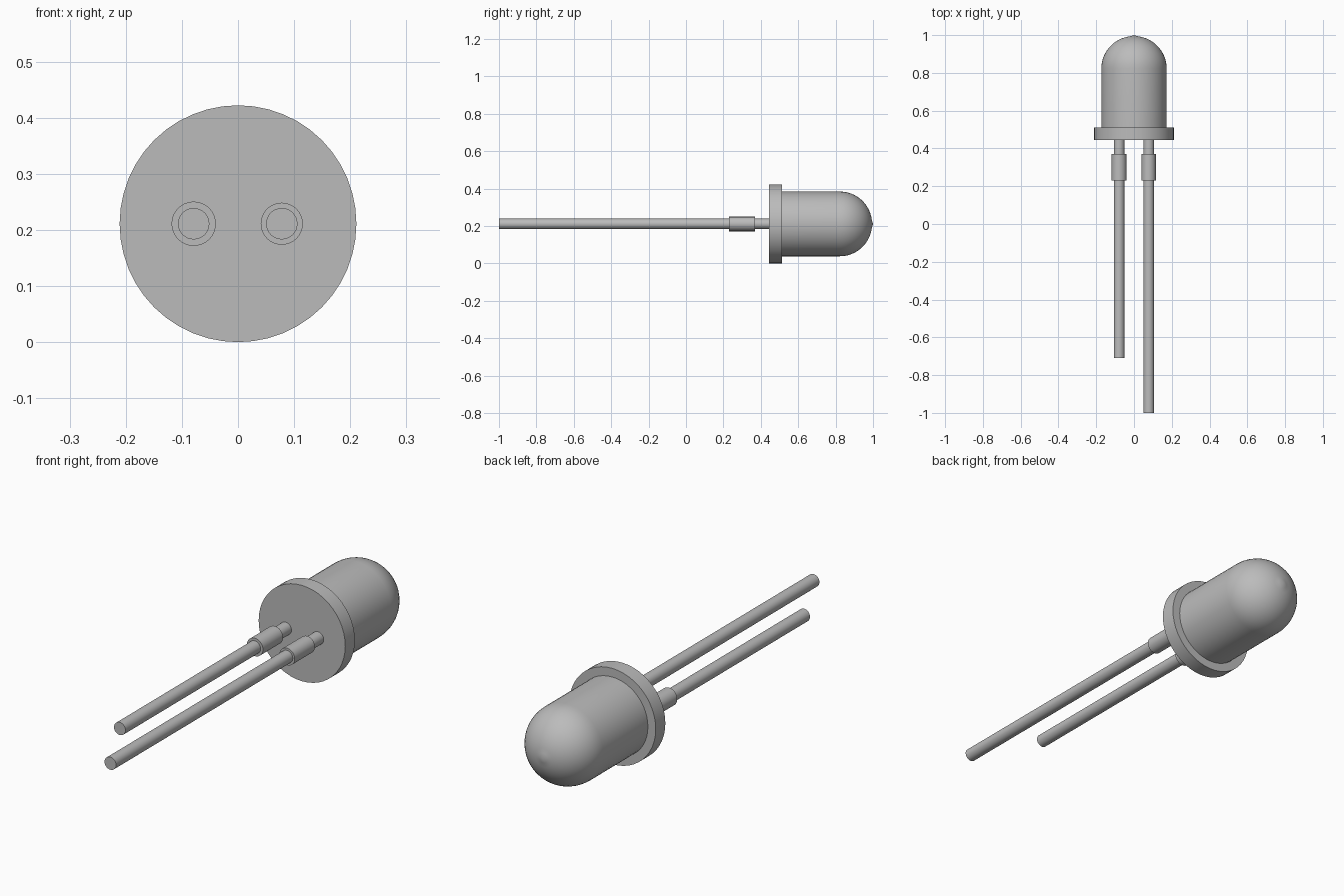
import bpy, bmesh, math

if "Cube" in bpy.data.objects:
    bpy.data.objects.remove(bpy.data.objects["Cube"])

CZ = 0.211   # height of the long axis
SEG = 48

grey = bpy.data.materials.new("plain grey")
grey.diffuse_color = (0.5, 0.5, 0.5, 1)
grey.use_nodes = True
grey.node_tree.nodes["Principled BSDF"].inputs["Base Color"].default_value = grey.diffuse_color


def lathe(name, profile, x=0.0, seg=SEG):
    """Spin (radius, y) points around an axis parallel to y."""
    bm = bmesh.new()
    verts = [bm.verts.new((x + r, y, CZ)) for r, y in profile]
    edges = [bm.edges.new(pair) for pair in zip(verts, verts[1:])]
    bmesh.ops.spin(bm, geom=verts + edges, cent=(x, 0, CZ), axis=(0, 1, 0),
                   angle=2 * math.pi, steps=seg)
    bmesh.ops.remove_doubles(bm, verts=bm.verts, dist=1e-5)
    bmesh.ops.recalc_face_normals(bm, faces=bm.faces)
    mesh = bpy.data.meshes.new(name)
    bm.to_mesh(mesh)
    bm.free()
    mesh.materials.append(grey)
    obj = bpy.data.objects.new(name, mesh)
    bpy.context.collection.objects.link(obj)
    bpy.ops.object.select_all(action='DESELECT')
    obj.select_set(True)
    bpy.context.view_layer.objects.active = obj
    bpy.ops.object.shade_smooth_by_angle(angle=math.radians(35))
    return obj


# Bulb: flat base, rim flange, straight wall, slightly pointed dome
R, DOME_Y, DOME_H = 0.173, 0.823, 0.172
dome = [(R * math.cos(a), DOME_Y + DOME_H * math.sin(a))
        for a in (math.radians(90 * i / 13) for i in range(13))]
lathe("bulb", [(0, 0.445), (0.211, 0.445), (0.211, 0.512), (R, 0.512)]
      + dome + [(0, 1.0)])

# Two wire legs of different length, each with a thicker collar
LEG_R = 0.028
for side, x, end, collar_r in (("short", -0.079, -0.71, 0.0395),
                               ("long", 0.078, -1.0, 0.0375)):
    lathe(side + "_leg",
          [(0, end), (LEG_R, end), (LEG_R, 0.23), (collar_r, 0.23),
           (collar_r, 0.37), (LEG_R, 0.37), (LEG_R, 0.45), (0, 0.45)],
          x, 32)
